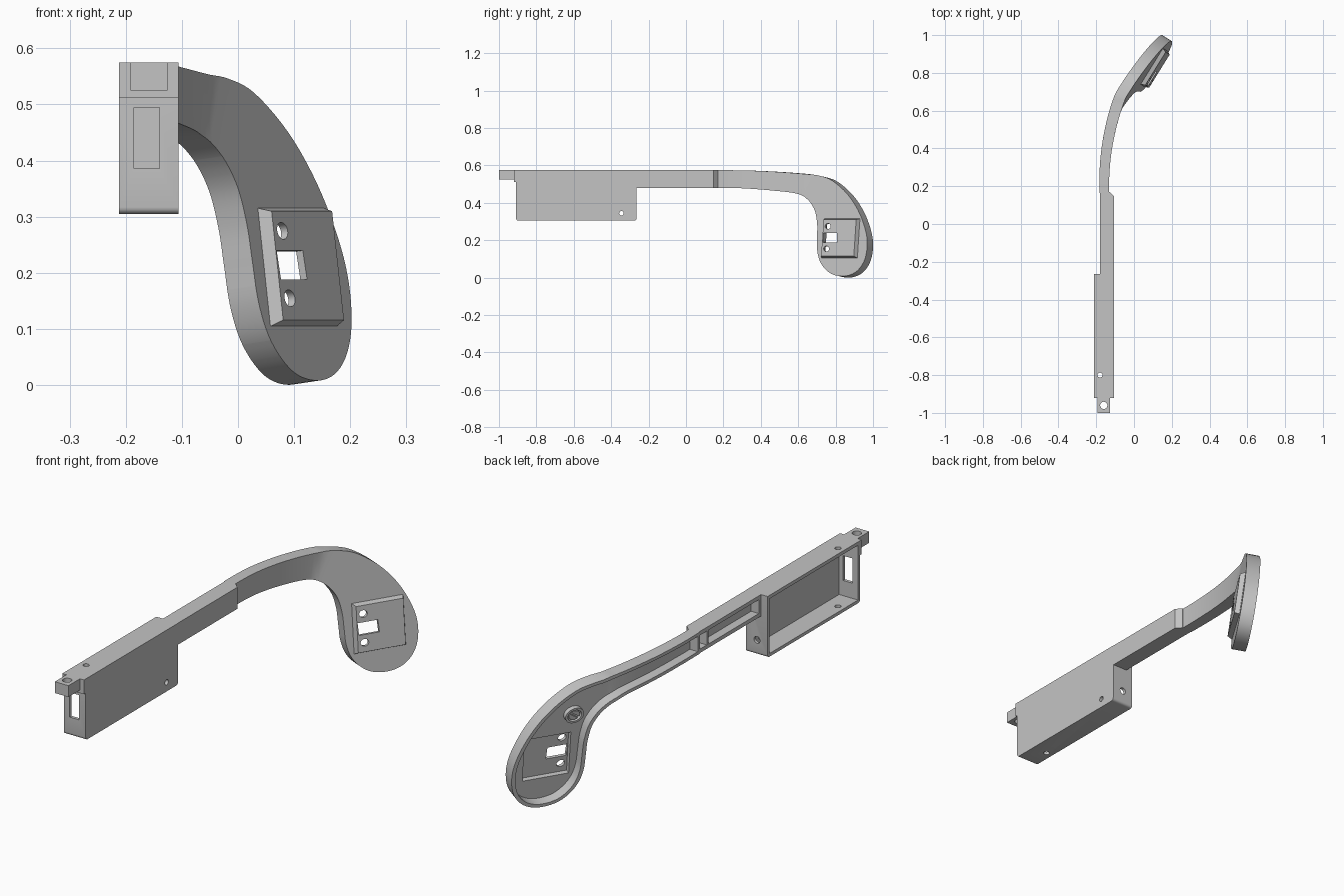
import bpy, bmesh, math
from mathutils import Vector

cube = bpy.data.objects.get("Cube")
if cube:
    bpy.data.objects.remove(cube, do_unlink=True)

grey = bpy.data.materials.new("light_grey_plastic")
grey.use_nodes = True
colour = (0.55, 0.55, 0.55, 1)
grey.diffuse_color = colour
grey.node_tree.nodes["Principled BSDF"].inputs["Base Color"].default_value = colour


# ---------- helpers ----------
def prism(name, poly, h0, h1, axis="x", top=None):
    """Extrude a polygon along an axis; top gives an optional second outline."""
    place = {"x": lambda a, b, h: (h, a, b),
             "y": lambda a, b, h: (a, h, b),
             "z": lambda a, b, h: (a, b, h)}[axis]
    bm = bmesh.new()
    low = [bm.verts.new(place(a, b, h0)) for a, b in poly]
    high = [bm.verts.new(place(a, b, h1)) for a, b in (top or poly)]
    bm.faces.new(low)
    bm.faces.new(high)
    n = len(low)
    for i in range(n):
        j = (i + 1) % n
        bm.faces.new((low[i], low[j], high[j], high[i]))
    bmesh.ops.recalc_face_normals(bm, faces=bm.faces)
    mesh = bpy.data.meshes.new(name)
    bm.to_mesh(mesh)
    bm.free()
    mesh.materials.append(grey)
    obj = bpy.data.objects.new(name, mesh)
    bpy.context.collection.objects.link(obj)
    return obj


def rect(a0, b0, a1, b1):
    return [(a0, b0), (a1, b0), (a1, b1), (a0, b1)]


def box(name, x0, x1, y0, y1, z0, z1):
    return prism(name, rect(y0, z0, y1, z1), x0, x1)


def rod(name, a, b, r, h0, h1, axis="x"):
    steps = [2 * math.pi * i / 32 for i in range(32)]
    return prism(name, [(a + r * math.cos(t), b + r * math.sin(t)) for t in steps], h0, h1, axis)


def combine(target, others, operation="DIFFERENCE"):
    """Apply booleans and discard the helper objects."""
    bpy.context.view_layer.objects.active = target
    for other in others:
        mod = target.modifiers.new("bool", "BOOLEAN")
        mod.operation = operation
        mod.solver = "EXACT"
        mod.object = other
        bpy.ops.object.modifier_apply(modifier=mod.name)
        bpy.data.objects.remove(other, do_unlink=True)
    return target


def inset(poly, d):
    """Mitred inward offset of a counter-clockwise outline."""
    result = []
    for i, p in enumerate(poly):
        p, before, after = Vector(p), Vector(poly[i - 1]), Vector(poly[(i + 1) % len(poly)])
        e1, e2 = (p - before).normalized(), (after - p).normalized()
        n1, n2 = Vector((-e1.y, e1.x)), Vector((-e2.y, e2.x))
        result.append(tuple(p + (n1 + n2) * d / (1 + n1.dot(n2))))
    return result


def spline(points, steps=5):
    pts = [Vector(p) for p in [points[0]] + points + [points[-1]]]
    result = []
    for a, b, c, d in zip(pts, pts[1:], pts[2:], pts[3:]):
        for i in range(steps):
            t = i / steps
            q = (2 * b + (c - a) * t + (2 * a - 5 * b + 4 * c - d) * t * t
                 + (3 * b - a - 3 * c + d) * t ** 3) / 2
            result.append(tuple(q))
    return result + [points[-1]]


def face_x(y, z):
    """Bent outer face: curved neck blending into the tilted end plane."""
    neck = -0.132 + 0.4 * max(0, y - 0.2) ** 2 if y < 0.65 else -0.051 + 0.36 * (y - 0.65)
    plane = -0.376 + 0.62 * y - 0.15 * z
    return (neck + plane + math.sqrt((neck - plane) ** 2 + 1e-5)) / 2


def bend(obj):
    bm = bmesh.new()
    bm.from_mesh(obj.data)
    bmesh.ops.triangulate(bm, faces=bm.faces)
    for i in range(28):
        bmesh.ops.bisect_plane(bm, geom=bm.verts[:] + bm.edges[:] + bm.faces[:],
                               plane_co=(0, 0.2 + 0.02 * i, 0), plane_no=(0, 1, 0))
    e = 0.002
    for v in bm.verts:
        depth, y, z = v.co
        slope_y = (face_x(y + e, z) - face_x(y - e, z)) / (2 * e)
        slope_z = (face_x(y, z + e) - face_x(y, z - e)) / (2 * e)
        normal = Vector((1, -slope_y, -slope_z)).normalized()
        depth *= 0.85 + 0.15 * min(1, max(0, (y - 0.2) / 0.4))
        v.co = Vector((face_x(y, z), y, z)) + normal * depth
    bm.to_mesh(obj.data)
    bm.free()
    return obj


# ---------- straight housing ----------
r = 0.012
corner = [(math.cos(t), math.sin(t)) for t in (math.pi * (1 + k / 8) for k in range(5))]
left = [(-0.908 + r + r * c, 0.305 + r + r * s) for c, s in corner]
right = [(-0.265 - r - r * c, 0.305 + r + r * s) for c, s in reversed(corner)]
housing = prism("battery_housing", left + right + [(-0.265, 0.575), (-0.908, 0.575)],
                -0.212, -0.106)
combine(housing, [box("cap", -0.212, -0.106, -0.92, -0.85, 0.512, 0.575)], "UNION")
combine(housing, [
    box("cavity", -0.3, -0.12, -0.894, -0.279, 0.319, 0.56),
    box("window", -0.185, -0.14, -1, -0.85, 0.386, 0.495),
    rod("top_and_bottom_hole", -0.18, -0.8, 0.013, 0.2, 0.7, "z"),
    rod("side_hole", -0.345, 0.345, 0.012, -0.15, 0),
    rod("end_hole", -0.16, 0.37, 0.015, -0.35, -0.2, "y")])

# ---------- hinge tab ----------
tab = box("hinge_tab", -0.192, -0.126, -1, -0.918, 0.525, 0.575)
combine(tab, [rod("pin_hole", -0.16, -0.96, 0.019, 0.4, 0.7, "z")])

# ---------- straight arm ----------
arm = prism("arm", [(-0.18, -0.268), (-0.107, -0.268), (-0.107, 0.148),
                    (-0.13, 0.17), (-0.18, 0.17)], 0.48, 0.575, "z")
combine(arm, [box("channel", -0.3, -0.142, -0.25, 0.16, 0.497, 0.558)])
post = box("channel_post", -0.18, -0.135, 0.1, 0.112, 0.49, 0.565)

# ---------- curved neck and end paddle ----------
outline = spline([(0.165, 0.48), (0.3, 0.478), (0.45, 0.467), (0.59, 0.45), (0.65, 0.418),
                  (0.688, 0.36), (0.701, 0.29), (0.701, 0.22), (0.701, 0.15), (0.715, 0.09),
                  (0.745, 0.045), (0.785, 0.017), (0.84, 0.008), (0.89, 0.02), (0.93, 0.052),
                  (0.958, 0.105), (0.969, 0.18), (0.958, 0.26), (0.92, 0.36), (0.86, 0.45),
                  (0.78, 0.52), (0.71, 0.546), (0.64, 0.554), (0.5, 0.565), (0.33, 0.573),
                  (0.165, 0.575)])
shell = prism("neck_and_paddle", outline, -0.06, 0)
pad = [(0.723, 0.103), (0.918, 0.103), (0.932, 0.317), (0.738, 0.317)]
combine(shell, [prism("pad", pad, -0.005, 0.022, top=inset(pad, 0.01))], "UNION")
inner = inset(outline, 0.014)
combine(shell, [
    prism("hollow", inner, -0.1, -0.014),
    prism("pad_recess", inset(pad, 0.012), -0.05, 0.008),
    box("slot", -0.1, 0.1, 0.745, 0.82, 0.185, 0.237),
    rod("upper_hole", 0.77, 0.272, 0.015, -0.1, 0.1),
    rod("lower_hole", 0.762, 0.152, 0.015, -0.1, 0.1)])

# ---------- neck lid ----------
lid = prism("neck_lid", inset(outline, 0.016), -0.02, -0.075, top=inset(outline, 0.028))
combine(lid, [box("lid_limit", -0.2, 0.1, 0.185, 0.625, 0.4, 0.7)], "INTERSECT")

# ---------- slotted boss ----------
boss = rod("boss_ring", 0.752, 0.392, 0.034, -0.034, -0.012)
combine(boss, [rod("boss_bore", 0.752, 0.392, 0.025, -0.1, -0.018)])
knob = rod("boss_screw", 0.752, 0.392, 0.02, -0.03, -0.012)
combine(knob, [prism("screw_slot", [(0.724, 0.376), (0.728, 0.37), (0.78, 0.408), (0.776, 0.414)],
                     -0.1, -0.02)])

for part in (shell, lid, boss, knob):
    bend(part)

# ---------- shading ----------
bpy.ops.object.select_all(action="DESELECT")
parts = (housing, tab, arm, post, shell, lid, boss, knob)
for part in parts:
    part.select_set(True)
bpy.context.view_layer.objects.active = shell
bpy.ops.object.shade_smooth_by_angle(angle=math.radians(30))
